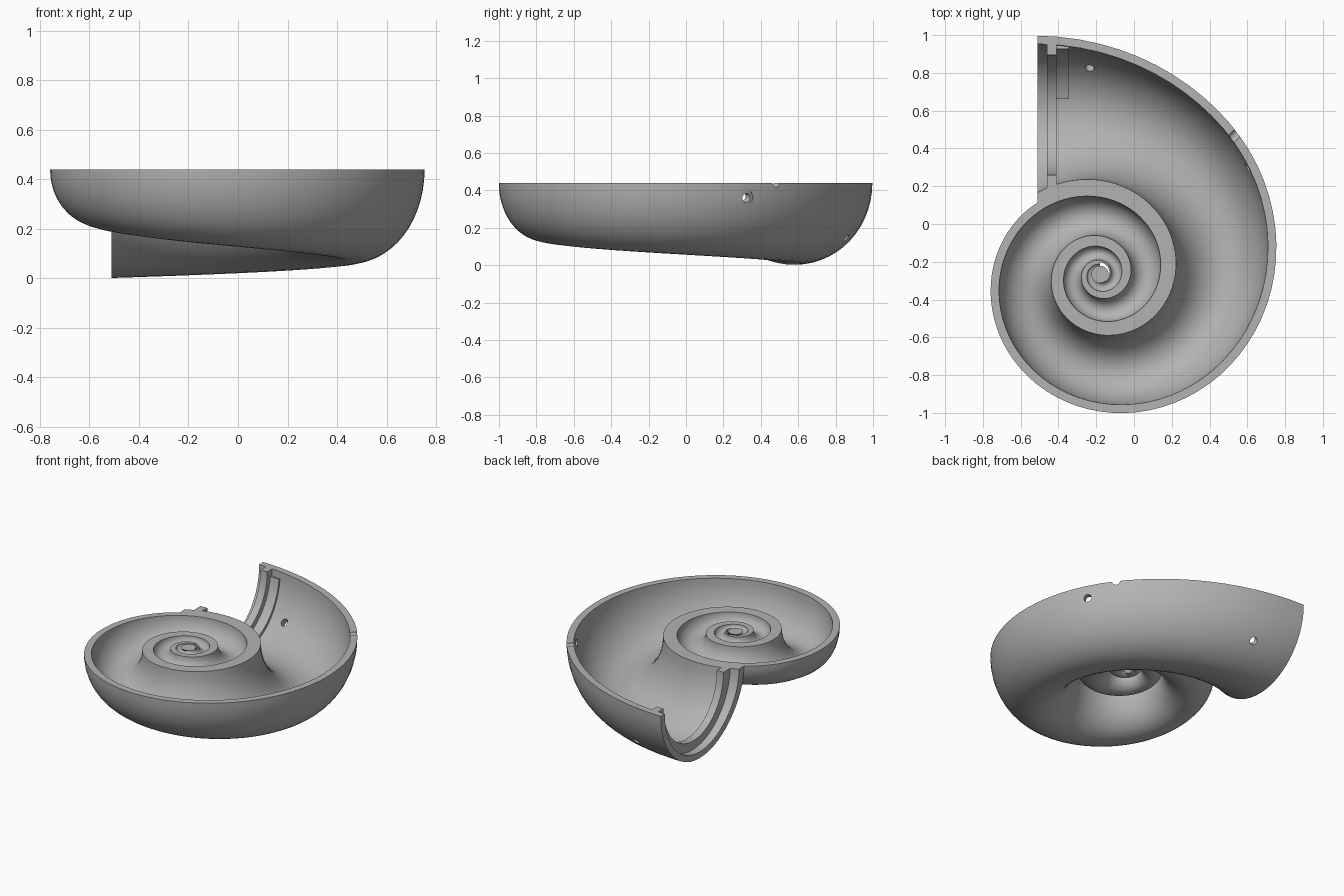
import bpy, bmesh
from math import sin, cos, pi, radians, exp, sqrt
from mathutils import Vector

cube = bpy.data.objects.get("Cube")
if cube:
    bpy.data.objects.remove(cube)

CX, CY, RIM = -0.18, -0.267, 0.44
MOUTH_X = -0.51
SEG = 28

grey = bpy.data.materials.new("shell grey")
grey.use_nodes = True
grey.diffuse_color = (0.45, 0.45, 0.45, 1)
grey.node_tree.nodes["Principled BSDF"].inputs["Base Color"].default_value = grey.diffuse_color


def finish(bm, name):
    bmesh.ops.recalc_face_normals(bm, faces=bm.faces)
    me = bpy.data.meshes.new(name)
    bm.to_mesh(me)
    bm.free()
    me.materials.append(grey)
    ob = bpy.data.objects.new(name, me)
    bpy.context.collection.objects.link(ob)
    return ob


def smooth(ob):
    bpy.ops.object.select_all(action='DESELECT')
    ob.select_set(True)
    bpy.context.view_layer.objects.active = ob
    bpy.ops.object.shade_smooth_by_angle(angle=radians(35))


def skin(bm, rings):
    """Bridge a row of closed rings."""
    loops = [[bm.verts.new(p) for p in ring] for ring in rings]
    n = len(loops[0])
    for a, b in zip(loops, loops[1:]):
        for i in range(n):
            j = (i + 1) % n
            bm.faces.new((a[i], a[j], b[j], b[i]))
    return loops


# Spiral measures, by clockwise degrees from the back
def cavity_edge(d):
    flare = 0.085 * (max(0, 40 - d) / 56) ** 2
    return 0.878 * exp(-0.162 * radians(d - 90)) + flare


def half_wall(d):
    linear = 0.045 - 0.025 * max(0, d - 360) / 540
    return min(linear, 0.21 * cavity_edge(d))


def depth(d):
    e = min(d, 270)
    base = min(RIM, RIM - 0.000655 * (e + 25) - 9e-7 * (e + 25) * (e - 120))
    return base * exp(-0.162 * radians(max(0, d - 270)))


def section(d):
    """Closed wall section: cavity arc out, outer arc back."""
    a, t, t2 = cavity_edge(d), half_wall(d), half_wall(d + 360)
    mid = cavity_edge(d + 360) + t2
    dep = depth(d)
    floor = min(0.042, 0.3 * dep)
    pts = []
    for r0, r1, dz, order in ((mid + t2, a, dep - floor, 1), (mid, a + t, dep, -1)):
        arc = [((r0 + r1) / 2 - (r1 - r0) / 2 * cos(pi * i / SEG), RIM - dz * sin(pi * i / SEG))
               for i in range(SEG + 1)]
        pts += arc[::order]
    s, c = sin(radians(d)), cos(radians(d))
    return [(CX + r * s, CY + r * c, z) for r, z in pts]


# Coiled shell, trimmed flat at the mouth
bm = bmesh.new()
angles = range(-50, 1081, 5)
loops = skin(bm, [section(d) for d in angles])
bm.faces.new(loops[-1])
near = {v for d, loop in zip(angles, loops) if d <= 30 for v in loop}
faces = [f for f in bm.faces if all(v in near for v in f.verts)]
edges = {e for f in faces for e in f.edges}
bmesh.ops.bisect_plane(bm, geom=list(near) + list(edges) + faces, dist=1e-5,
                       plane_co=(MOUTH_X, 0, 0), plane_no=(-1, 0, 0), clear_outer=True)
bmesh.ops.holes_fill(bm, edges=[e for e in bm.edges if e.is_boundary], sides=0)
shell = finish(bm, "coiled_shell")


# Countersunk screw holes through the wall
def drill(pos, axis, radius, length):
    b = bmesh.new()
    bmesh.ops.create_cone(b, cap_ends=True, segments=24, radius1=radius, radius2=radius, depth=length)
    cutter = finish(b, "hole_cutter")
    cutter.hide_render = True
    cutter.rotation_euler = Vector(axis).to_track_quat('Z', 'Y').to_euler()
    cutter.location = pos
    bpy.context.view_layer.update()
    mod = shell.modifiers.new("hole", 'BOOLEAN')
    mod.operation, mod.solver, mod.object = 'DIFFERENCE', 'EXACT', cutter
    bpy.context.view_layer.objects.active = shell
    bpy.ops.object.modifier_apply(modifier=mod.name)
    bpy.data.objects.remove(cutter)


side = (0.82, 0.57, -0.15)
for pos, axis in (((0.635, 0.32, 0.36), side), ((0.55, 0.485, RIM), (0.71, 0.7, 0)),
                  ((-0.23, 0.86, 0.14), (0.1, 0.72, -0.7))):
    drill(pos, axis, 0.024, 0.2)
    drill(Vector(pos) + Vector(axis).normalized() * 0.025, axis, 0.04, 0.04)
smooth(shell)

# Core closing the centre of the coil
bm = bmesh.new()
bmesh.ops.create_cone(bm, cap_ends=True, segments=32, radius1=0.015, radius2=0.046, depth=0.05)
bmesh.ops.translate(bm, verts=bm.verts, vec=(CX, CY, RIM - 0.025))
smooth(finish(bm, "coil_core"))


# Ribs that follow the inside of the mouth
def rib(name, x0, x1, thick, a0, a1, steps=40):
    rings = []
    for i in range(steps + 1):
        a = a0 + (a1 - a0) * i / steps
        outer = (0.577 + 0.392 * cos(a), RIM - 0.412 * sin(a))
        inner = (0.577 + (0.392 - thick) * cos(a), RIM - (0.412 - thick) * sin(a))
        rings.append([(x0, *outer), (x1, *outer), (x1, *inner), (x0, *inner)])
    b = bmesh.new()
    ends = skin(b, rings)
    b.faces.new(ends[0])
    b.faces.new(ends[-1])
    smooth(finish(b, name))


rib("mouth_rib", -0.46, -0.41, 0.075, 0, pi)
rib("outer_bracket", -0.412, -0.345, 0.04, 0.12, radians(76), 20)
rib("inner_bracket", -0.412, -0.35, 0.022, radians(115), radians(155), 12)
